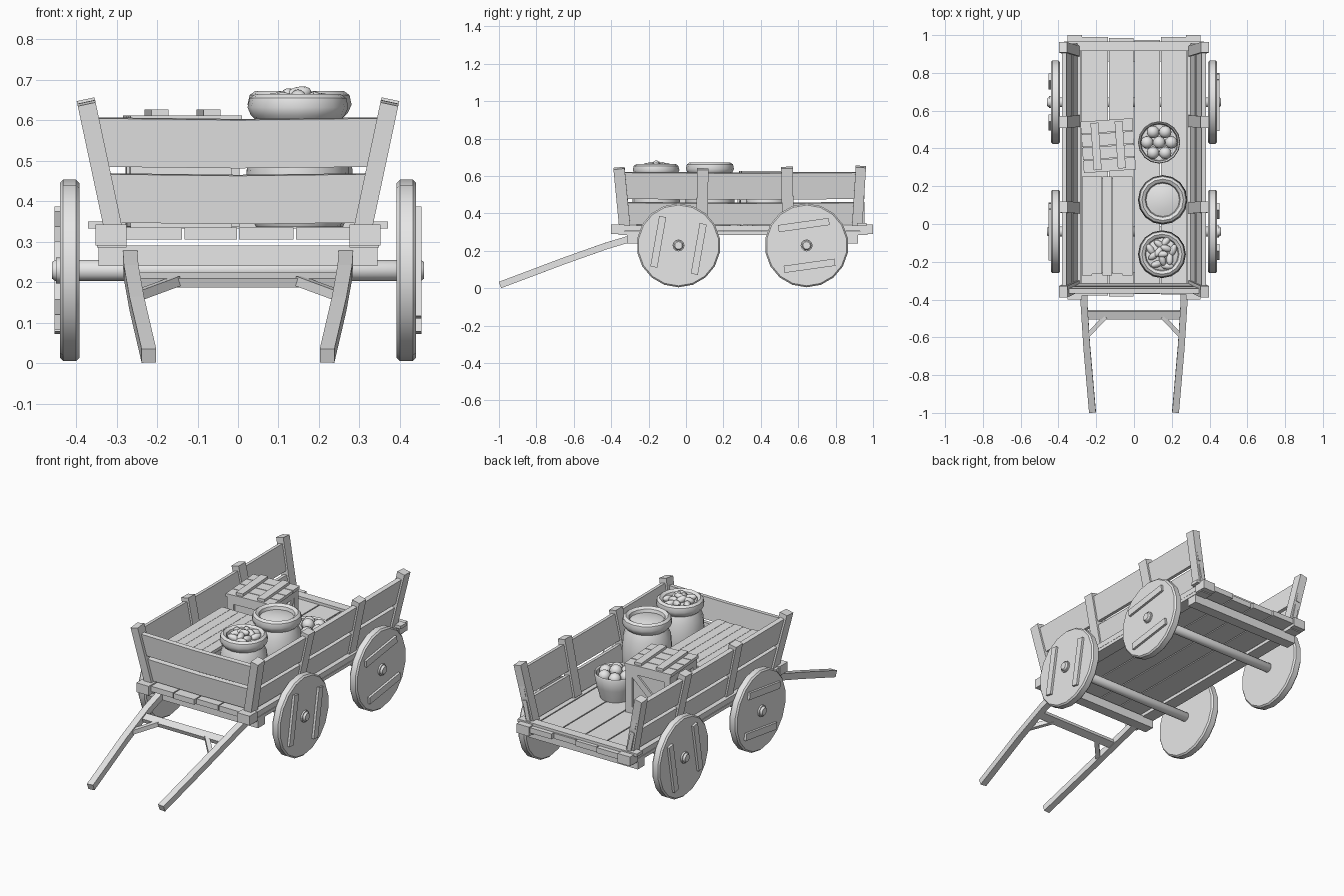
import bpy, bmesh, math, random
from mathutils import Vector, Matrix

random.seed(4)
cube = bpy.data.objects.get("Cube")
if cube:
    bpy.data.objects.remove(cube, do_unlink=True)

grey = bpy.data.materials.new("plain_grey")
grey.use_nodes = True
grey.diffuse_color = (0.8, 0.8, 0.8, 1)
grey.node_tree.nodes["Principled BSDF"].inputs["Base Color"].default_value = (0.8, 0.8, 0.8, 1)


def finish(name, bm, smooth=False):
    bmesh.ops.recalc_face_normals(bm, faces=bm.faces)
    mesh = bpy.data.meshes.new(name)
    bm.to_mesh(mesh)
    bm.free()
    mesh.materials.append(grey)
    ob = bpy.data.objects.new(name, mesh)
    bpy.context.collection.objects.link(ob)
    if smooth:
        bpy.ops.object.select_all(action='DESELECT')
        ob.select_set(True)
        bpy.context.view_layer.objects.active = ob
        bpy.ops.object.shade_smooth_by_angle(angle=math.radians(40))
    return ob


def bar(name, pts, width, thick, side):
    """Rectangular timber swept along points; width lies along the side vector."""
    bm = bmesh.new()
    pts = [Vector(p) for p in pts]
    rings = []
    for i, p in enumerate(pts):
        t = (pts[min(i + 1, len(pts) - 1)] - pts[max(i - 1, 0)]).normalized()
        s = Vector(side)
        s = (s - t * s.dot(t)).normalized()
        n = t.cross(s) * thick / 2
        s *= width / 2
        rings.append([bm.verts.new(p + q) for q in (s + n, n - s, -s - n, s - n)])
    for a, b in zip(rings, rings[1:]):
        for k in range(4):
            bm.faces.new((a[k], a[k - 1], b[k - 1], b[k]))
    bm.faces.new(rings[0])
    bm.faces.new(rings[-1])
    return finish(name, bm)


def box(name, x0, x1, y0, y1, z0, z1):
    y, z = (y0 + y1) / 2, (z0 + z1) / 2
    return bar(name, [(x0, y, z), (x1, y, z)], y1 - y0, z1 - z0, (0, 1, 0))


def lathe(name, profile, centre, segments=16, axis='Z'):
    """Turn (radius, height) points around an axis; radius 0 closes an end."""
    bm = bmesh.new()
    verts = [bm.verts.new((r, 0, h)) for r, h in profile]
    edges = [bm.edges.new(e) for e in zip(verts, verts[1:])]
    bmesh.ops.spin(bm, geom=verts + edges, cent=(0, 0, 0), axis=(0, 0, 1),
                   angle=math.tau, steps=segments, use_merge=True)
    bmesh.ops.remove_doubles(bm, verts=bm.verts, dist=1e-5)
    if axis == 'X':
        bmesh.ops.transform(bm, matrix=Matrix.Rotation(math.pi / 2, 4, 'Y'), verts=bm.verts)
    bmesh.ops.translate(bm, vec=centre, verts=bm.verts)
    return finish(name, bm, True)


def lump(name, centre, size, turn=0, tilt=0):
    bm = bmesh.new()
    m = (Matrix.Translation(centre) @ Matrix.Rotation(turn, 4, 'Z')
         @ Matrix.Rotation(tilt, 4, 'Y') @ Matrix.Diagonal((*size, 1)))
    bmesh.ops.create_uvsphere(bm, u_segments=12, v_segments=8, radius=1, matrix=m)
    return finish(name, bm, True)


# Bed: floor planks, side rails, cross beams
edges = (-0.35, -0.28, -0.135, 0.0, 0.14, 0.28, 0.35)
for i, (a, b) in enumerate(zip(edges, edges[1:])):
    box(f"floor_plank_{i}", a + 0.003, b - 0.003, -0.385 + random.uniform(0, 0.015),
        0.995 - random.uniform(0, 0.025), 0.305, 0.335)
for s, side in ((1, "left"), (-1, "right")):
    box(f"{side}_rail", s * 0.275, s * 0.348, -0.36, 0.97, 0.285, 0.303)
    for y0, y1 in ((-0.4, -0.33), (0.93, 1.0)):
        box(f"{side}_rail_block", s * 0.275, s * 0.352, y0, y1, 0.29, 0.342)
box("rear_sill", -0.37, 0.37, 0.915, 0.965, 0.333, 0.35)
for y, end in ((-0.285, "front"), (0.89, "rear")):
    box(f"{end}_cross_beam", -0.345, 0.345, y - 0.03, y + 0.03, 0.24, 0.29)


# Flared side walls: boards and posts
def wall_x(z):
    return 0.31 + (z - 0.34) * 0.213


def front_y(z):
    return -0.328 - (z - 0.34) * 0.1


lean = (0.213, 0, 1)
board_rows = (("lower", 0.342, 0.46), ("upper", 0.478, 0.622))
for s, side in ((1, "left"), (-1, "right")):
    tilt = (s * lean[0], 0, 1)
    for row, z0, z1 in board_rows:
        z = (z0 + z1) / 2
        x = s * wall_x(z)
        bar(f"{side}_{row}_board", [(x, -0.355, z), (x, 0.3, z - 0.004), (x, 0.955, z)],
            z1 - z0, 0.024, tilt)
    posts = ((front_y(0.34), front_y(0.64), 0.642, 0.06), (0.085, 0.09, 0.637, 0.06),
             (0.545, 0.54, 0.645, 0.062), (0.915, 0.935, 0.65, 0.055))
    for y0, y1, top, w in posts:
        bar(f"{side}_post", [(s * wall_x(0.335), y0, 0.335), (s * wall_x(top), y1, top)],
            w, 0.045, (0, 1, 0))

# Front wall boards
for row, z0, z1 in (("lower", 0.348, 0.468), ("upper", 0.486, 0.606)):
    z = (z0 + z1) / 2
    x = wall_x(z)
    bar(f"front_{row}_board", [(-x, front_y(z), z), (0, front_y(z), z - 0.004), (x, front_y(z), z)],
        z1 - z0, 0.026, (0, -0.1, 1))

# Pulling shafts, crossbar and braces
for s, side in ((1, "left"), (-1, "right")):
    bar(f"{side}_shaft", [(s * 0.267, -0.27, 0.273), (s * 0.264, -0.43, 0.225),
        (s * 0.25, -0.65, 0.147), (s * 0.22, -0.993, 0.018)], 0.036, 0.036, (1, 0, 0))
    bar(f"{side}_shaft_brace", [(s * 0.245, -0.59, 0.168), (s * 0.15, -0.49, 0.203)],
        0.024, 0.024, (0, 0, 1))
bar("shaft_crossbar", [(-0.255, -0.48, 0.205), (0.255, -0.48, 0.205)], 0.045, 0.024, (0, 1, 0.36))

# Wheels, hubs, cleats and axles
wheel_z, wheel_r = 0.229, 0.224
wheel_profile = [(0, -0.024), (wheel_r - 0.008, -0.024), (wheel_r, -0.016),
                 (wheel_r, 0.016), (wheel_r - 0.008, 0.024), (0, 0.024)]
for y, end in ((-0.04, "front"), (0.645, "rear")):
    lathe(f"{end}_axle", [(0, -0.46), (0.02, -0.46), (0.026, -0.452), (0.026, 0.452),
          (0.02, 0.46), (0, 0.46)], (0, y, wheel_z), 12, 'X')
    for s, side in ((1, "left"), (-1, "right")):
        lathe(f"{end}_{side}_wheel", wheel_profile, (s * 0.416, y, wheel_z), 18, 'X')
        lathe(f"{end}_{side}_hub", [(0, -0.006), (0.032, -0.006), (0.032, 0.006), (0, 0.006)],
              (s * 0.443, y, wheel_z), 12, 'X')
        upright = (end == "front") == (s == 1)
        angle = math.radians(80 if upright else 8)
        along = Vector((0, math.cos(angle), math.sin(angle)))
        across = Vector((0, -along.z, along.y))
        for k in (-1, 1):
            c = Vector((s * 0.444, y, wheel_z)) + across * k * 0.11
            bar(f"{end}_{side}_wheel_cleat", [c - along * 0.137, c + along * 0.137],
                0.038, 0.018, across)

# Long box with planked lid
box("long_box", -0.265, -0.015, -0.26, 0.24, 0.335, 0.525)
for i in range(5):
    x = -0.276 + i * 0.054
    box(f"long_box_lid_plank_{i}", x, x + 0.0525, -0.272 + 0.006 * (i % 2), 0.252, 0.522, 0.54)

# Crate: body, frame, diagonals, lid planks and battens, turned slightly
crate = [box("crate_body", -0.118, 0.118, -0.118, 0.118, 0.336, 0.592)]
for s in (-1, 1):
    for t in (-1, 1):
        crate.append(box("crate_corner", s * 0.095, s * 0.132, t * 0.132, t * 0.095, 0.336, 0.595))
    for z in (0.355, 0.575):
        e = s * 0.12
        crate.append(bar("crate_rail", [(-0.1, e, z), (0.1, e, z)], 0.036, 0.022, (0, 0, 1)))
        crate.append(bar("crate_rail", [(e, -0.1, z), (e, 0.1, z)], 0.036, 0.022, (0, 0, 1)))
    for a, b in (((-0.095, e, 0.37), (0.095, e, 0.56)), ((e, -0.095, 0.37), (e, 0.095, 0.56))):
        crate.append(bar("crate_diagonal", [a, b], 0.034, 0.018,
                         (0, 0, 1)))
    x = s * 0.064
    crate.append(box("crate_lid_batten", x - 0.021, x + 0.021, -0.125, 0.125, 0.61, 0.626))
for i in range(4):
    y = -0.136 + i * 0.069
    crate.append(box("crate_lid_plank", -0.138, 0.138, y, y + 0.065, 0.594, 0.611))
for ob in crate:
    ob.data.transform(Matrix.Translation((-0.137, 0.415, 0)) @ Matrix.Rotation(0.07, 4, 'Z'))


# Sacks with rolled rims
def sack(name, x, y, r, top):
    h = top - 0.336
    lathe(name, [(0, 0), (r * 0.85, 0), (r, h * 0.12), (r * 1.04, h * 0.4), (r * 0.98, h * 0.68),
          (r * 0.84, h * 0.8), (r * 0.95, h * 0.84), (r * 1.02, h * 0.9), (r * 0.98, h * 0.97),
          (r * 0.87, h), (r * 0.74, h * 0.97), (r * 0.7, h * 0.92), (r * 0.4, h * 0.95),
          (0, h * 0.96)], (x, y, 0.336))


sack("root_sack", 0.148, -0.16, 0.122, 0.664)
sack("grain_sack", 0.152, 0.128, 0.126, 0.672)
for i in range(12):
    a = i * 2.4
    d = 0.022 * math.sqrt(i)
    lump("root_vegetable", (0.148 + d * math.cos(a), -0.16 + d * math.sin(a), 0.664 - d * 0.25),
         (0.034, 0.018, 0.018), a * 1.7, random.uniform(-0.4, 0.4))

# Basket of round fruit
lathe("basket", [(0, 0), (0.08, 0), (0.1, 0.07), (0.112, 0.135), (0.108, 0.142), (0.1, 0.135),
      (0.096, 0.1), (0, 0.1)], (0.133, 0.432, 0.336))
for i in range(7):
    a = i * math.tau / 6
    d = 0.064 if i < 6 else 0
    lump("round_fruit", (0.133 + d * math.cos(a), 0.432 + d * math.sin(a), 0.465 if d else 0.482),
         (0.033, 0.033, 0.031))
